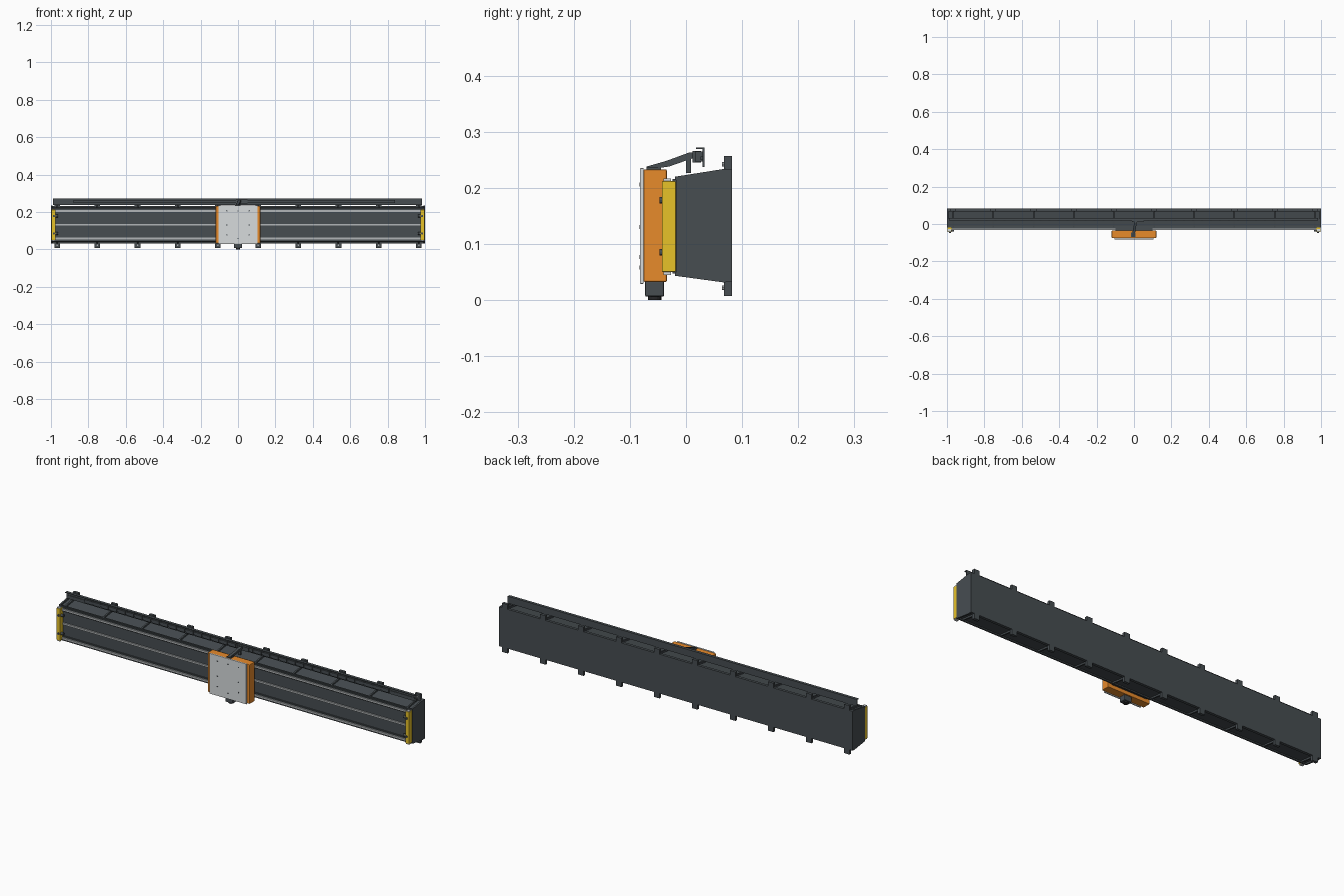
import bpy, bmesh
from mathutils import Vector

cube = bpy.data.objects.get("Cube")
if cube:
    bpy.data.objects.remove(cube)


def material(name, rgb):
    m = bpy.data.materials.new(name)
    m.use_nodes = True
    m.diffuse_color = (*rgb, 1)
    m.node_tree.nodes["Principled BSDF"].inputs["Base Color"].default_value = (*rgb, 1)
    return m


DARK = material("dark grey", (0.063, 0.075, 0.083))
BLACK = material("black", (0.02, 0.02, 0.022))
STEEL = material("rail steel", (0.45, 0.47, 0.48))
PLATE = material("light grey", (0.68, 0.71, 0.72))
ORANGE = material("orange", (0.83, 0.265, 0.025))
YELLOW = material("yellow", (0.8, 0.54, 0.022))


def finish(name, bm, mat, bevel=0):
    bmesh.ops.recalc_face_normals(bm, faces=bm.faces[:])
    me = bpy.data.meshes.new(name)
    bm.to_mesh(me)
    bm.free()
    me.materials.append(mat)
    ob = bpy.data.objects.new(name, me)
    bpy.context.collection.objects.link(ob)
    if bevel:
        mod = ob.modifiers.new("Bevel", 'BEVEL')
        mod.width, mod.segments = bevel, 2
    return ob


def box(name, mat, x, y, z, bevel=0):
    """Box given by its low and high limit on each axis."""
    bm = bmesh.new()
    bmesh.ops.create_cube(bm, size=1)
    for v in bm.verts:
        v.co = Vector([lim[0] if c < 0 else lim[1] for c, lim in zip(v.co, (x, y, z))])
    return finish(name, bm, mat, bevel)


def extrude_x(name, mat, profile, x0, x1):
    """Closed (y, z) profile carried along x."""
    bm = bmesh.new()
    face = bm.faces.new([bm.verts.new((x0, y, z)) for y, z in profile])
    ext = bmesh.ops.extrude_face_region(bm, geom=[face])
    moved = [g for g in ext["geom"] if isinstance(g, bmesh.types.BMVert)]
    bmesh.ops.translate(bm, verts=moved, vec=(x1 - x0, 0, 0))
    return finish(name, bm, mat)


def cylinder(name, mat, start, end, radius, sides=12):
    a, b = Vector(start), Vector(end)
    bm = bmesh.new()
    bmesh.ops.create_cone(bm, cap_ends=True, segments=sides, radius1=radius,
                          radius2=radius, depth=(b - a).length)
    turn = Vector((0, 0, 1)).rotation_difference(b - a)
    for v in bm.verts:
        v.co = turn @ v.co + (a + b) / 2
    return finish(name, bm, mat)


# Beam: tapered body and flat back plate
extrude_x("beam_body", DARK, [(-0.018, 0.05), (0.07, 0.04), (0.07, 0.225), (-0.018, 0.213)], -0.998, 0.998)
box("back_plate", DARK, (-1, 1), (0.068, 0.082), (0.032, 0.233))

# Ribs, mounting tabs and tab bolts at an even pitch
RIB = [(-0.018, 0.043), (0.07, 0.031), (0.07, 0.234), (-0.018, 0.22)]
COUNT = 10
for i in range(COUNT):
    x = -0.967 + i * 1.934 / (COUNT - 1)
    extrude_x("rib", DARK, RIB, x - 0.004, x + 0.004)
    for z0, z1, zb in ((0.007, 0.034, 0.022), (0.23, 0.257, 0.242)):
        box("mounting_tab", DARK, (x - 0.015, x + 0.015), (0.068, 0.082), (z0, z1))
        cylinder("tab_bolt", STEEL, (x, 0.069, zb), (x, 0.064, zb), 0.004, 8)
for s in (-1, 1):
    extrude_x("end_panel", DARK, RIB, s * 0.992, s)

# Front rails, seals and drive rack
for z, lip in ((0.205, 0.217), (0.058, 0.046)):
    box("rail_bed", DARK, (-0.975, 0.975), (-0.024, -0.017), (z - 0.011, z + 0.011))
    box("guide_rail", STEEL, (-0.975, 0.975), (-0.031, -0.022), (z - 0.005, z + 0.005))
    box("edge_seal", DARK, (-0.998, 0.998), (-0.02, -0.012), (lip - 0.003, lip + 0.003))
box("drive_rack", STEEL, (-0.975, 0.975), (-0.026, -0.017), (0.127, 0.136))

# End stops
for s in (-1, 1):
    xs = sorted((s * 0.976, s * 0.998))
    box("end_stop", YELLOW, xs, (-0.043, -0.018), (0.05, 0.212), 0.002)
    for z in (0.048, 0.214):
        box("stop_cap", PLATE, sorted((s * 0.979, s * 0.995)), (-0.04, -0.027), (z - 0.003, z + 0.003))
    for z in (0.085, 0.178):
        cylinder("stop_bumper", DARK, (s * 0.984, -0.047, z), (s * 0.984, -0.038, z), 0.006)
        cylinder("buffer_pad", DARK, (s * 0.977, -0.034, z), (s * 0.962, -0.034, z), 0.007)

# Cable tray: upright web and top flange
TRAY = [(0.033, 0.237), (0.033, 0.272), (0.018, 0.272), (0.018, 0.269),
        (0.029, 0.269), (0.029, 0.237)]
extrude_x("cable_tray", DARK, TRAY, -0.99, 0.985)
box("tray_rib", DARK, (-0.985, 0.98), (0.026, 0.03), (0.25, 0.256))

# Cable chain links lying in the tray
LINKS = 36
for i in range(LINKS):
    x = -0.86 + i * 1.68 / (LINKS - 1)
    box("chain_link", DARK, (x - 0.019, x + 0.019), (0.016, 0.029), (0.247, 0.265))
box("chain_core", DARK, (-0.87, 0.83), (0.019, 0.028), (0.249, 0.262))

# Carriage: bearing block, housing and tool plate
box("bearing_block", DARK, (-0.1, 0.1), (-0.036, -0.022), (0.05, 0.212))
box("carriage_housing", ORANGE, (-0.119, 0.119), (-0.076, -0.034), (0.032, 0.233), 0.003)
box("tool_plate", PLATE, (-0.104, 0.104), (-0.082, -0.0755), (0.029, 0.235), 0.001)

# Screws on the tool plate
for z, xs in ((0.206, (-0.06, 0, 0.06)), (0.13, (-0.06, 0.06)),
              (0.077, (-0.06, 0.06)), (0.058, (0,))):
    for x in xs:
        cylinder("plate_screw", DARK, (x, -0.083, z), (x, -0.08, z), 0.0035, 8)

# Drive motor under the carriage
box("drive_motor", DARK, (-0.021, 0.021), (-0.073, -0.039), (0.006, 0.034), 0.003)
cylinder("motor_cap", BLACK, (0, -0.056, 0), (0, -0.056, 0.008), 0.012, 16)

# Cable arm from the carriage up to the tray
box("arm_foot", DARK, (-0.016, 0.008), (-0.07, -0.045), (0.232, 0.237))
ARM = [(-0.07, 0.235), (-0.05, 0.235), (-0.03, 0.238), (0.01, 0.252), (0.026, 0.254),
       (0.026, 0.263), (0.006, 0.263), (-0.035, 0.248), (-0.07, 0.238)]
arm = extrude_x("cable_arm", DARK, ARM, -0.007, 0.007)
for v in arm.data.vertices:
    v.co.x += 0.17 * (v.co.y + 0.04)
box("arm_post", DARK, (0, 0.014), (0, 0.009), (0.226, 0.257))
box("arm_clamp", DARK, (-0.01, 0.05), (0.012, 0.027), (0.245, 0.266))
